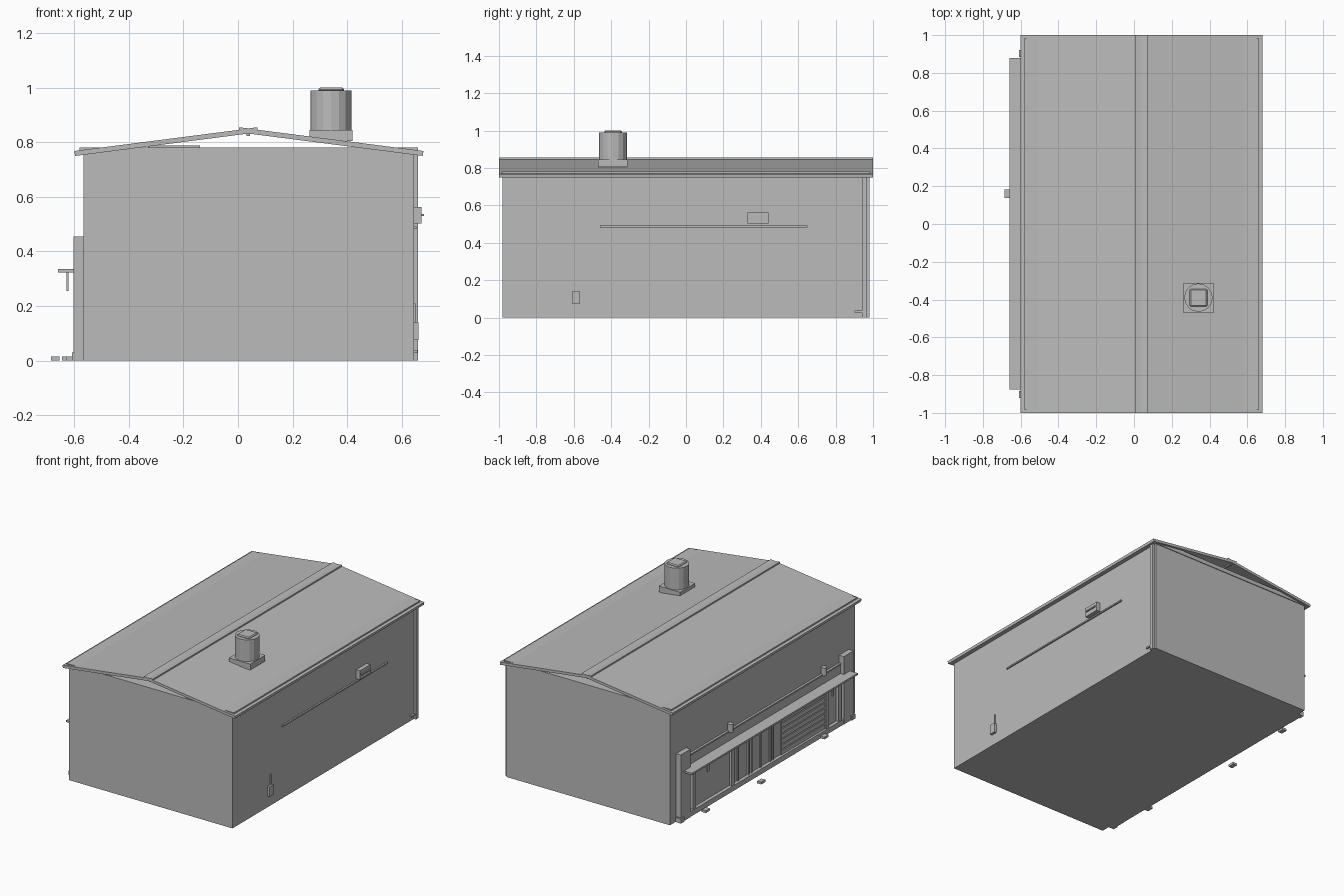
import bpy
import bmesh
import math

cube = bpy.data.objects.get("Cube")
if cube:
    bpy.data.objects.remove(cube, do_unlink=True)

grey = bpy.data.materials.new("plain grey")
grey.use_nodes = True
colour = (0.5, 0.5, 0.5, 1)
grey.diffuse_color = colour
grey.node_tree.nodes["Principled BSDF"].inputs["Base Color"].default_value = colour


def finish(name, bm):
    bmesh.ops.recalc_face_normals(bm, faces=bm.faces)
    mesh = bpy.data.meshes.new(name)
    bm.to_mesh(mesh)
    bm.free()
    mesh.materials.append(grey)
    obj = bpy.data.objects.new(name, mesh)
    bpy.context.collection.objects.link(obj)
    return obj


def box(name, xs, ys, zs):
    bm = bmesh.new()
    bmesh.ops.create_cube(bm, size=1)
    for v in bm.verts:
        for i, (a, b) in enumerate((xs, ys, zs)):
            v.co[i] = (a + b) / 2 + v.co[i] * (b - a)
    return finish(name, bm)


def extrude_y(name, profile, y0, y1):
    """Extrude an (x, z) outline along the length of the building."""
    bm = bmesh.new()
    face = bm.faces.new([bm.verts.new((x, y0, z)) for x, z in profile])
    out = bmesh.ops.extrude_face_region(bm, geom=[face])
    for v in out["geom"]:
        if isinstance(v, bmesh.types.BMVert):
            v.co.y = y1
    return finish(name, bm)


def cylinder(name, radius, centre, z0, z1, sides=16):
    bm = bmesh.new()
    bmesh.ops.create_cone(bm, cap_ends=True, segments=sides, radius1=radius,
                          radius2=radius, depth=z1 - z0)
    bmesh.ops.translate(bm, verts=bm.verts, vec=(*centre, (z0 + z1) / 2))
    return finish(name, bm)


WALL_L, WALL_R = 0.645, -0.567   # side wall planes
RIDGE = 0.038

# Main body and ceiling plate
box("walls", (WALL_R, WALL_L), (-0.98, 0.98), (0, 0.755))
box("ceiling_plate", (-0.58, 0.66), (-0.985, 0.985), (0.753, 0.78))
box("ceiling_hatch", (-0.33, -0.14), (-0.1, 0.1), (0.78, 0.788))

# Open-ended pitched roof with ridge cap and ridge beam
extrude_y("roof", [(-0.6, 0.768), (RIDGE, 0.85), (0.68, 0.768),
                   (0.677, 0.75), (RIDGE, 0.832), (-0.597, 0.75)], -1, 1)
extrude_y("ridge_cap", [(0.004, 0.844), (0.004, 0.855), (RIDGE, 0.851),
                        (0.072, 0.855), (0.072, 0.844), (RIDGE, 0.848)], -1, 1)
box("ridge_beam", (0.032, 0.044), (-0.99, 0.99), (0.823, 0.84))

# Roof vent
vent = (0.341, -0.39)
box("vent_base", (0.262, 0.42), (-0.47, -0.312), (0.805, 0.845))
cylinder("vent_drum", 0.075, vent, 0.845, 0.99)
cap = box("vent_cap", (0.295, 0.388), (-0.437, -0.343), (0.985, 1.0))
bevel = cap.modifiers.new("rounded", "BEVEL")
bevel.width = 0.006

# Left wall services
box("wall_cable", (WALL_L, 0.655), (-0.46, 0.65), (0.483, 0.492))
box("wall_unit", (WALL_L, 0.673), (0.33, 0.44), (0.502, 0.563))
box("wall_unit_handle", (0.672, 0.681), (0.34, 0.43), (0.53, 0.538))
box("meter_box", (WALL_L, 0.662), (-0.61, -0.567), (0.075, 0.14))
box("meter_conduit", (WALL_L, 0.651), (-0.582, -0.576), (0.14, 0.21))
box("downspout", (WALL_L, 0.66), (0.94, 0.968), (0, 0.755))
box("downspout_foot", (WALL_L, 0.657), (0.9, 0.945), (0.028, 0.038))

# Shopfront backing and plinth
box("shopfront_panel", (-0.577, WALL_R), (-0.9, 0.9), (0.005, 0.395))
box("shopfront_ledge", (-0.582, WALL_R), (-0.82, 0.82), (0.395, 0.405))
box("shopfront_plinth", (-0.6, WALL_R), (-0.92, 0.92), (0, 0.035))

# End pillars, feet and hanging brackets, on both ends
for side, label in ((1, "back"), (-1, "front")):
    def span(a, b):
        return tuple(sorted((side * a, side * b)))
    box(label + "_pillar", (-0.602, WALL_R), span(0.81, 0.915), (0, 0.455))
    box(label + "_pillar_foot", (-0.609, WALL_R), span(0.885, 0.922), (0, 0.03))
    box(label + "_hanging_bracket", (-0.628, -0.622), span(0.65, 0.67), (0.255, 0.326))

# Canopy
box("canopy", (-0.66, WALL_R), (-0.875, 0.88), (0.323, 0.335))

# Window posts and thin mullions
for i, y in enumerate((0.76, 0.35, -0.65, -0.78)):
    box(f"shopfront_post_{i}", (-0.594, WALL_R), (y - 0.015, y + 0.015), (0.035, 0.325))
for i, y in enumerate((0.28, 0.17, 0.14, 0.04, -0.06, -0.09, -0.18)):
    box(f"mullion_{i}", (-0.586, WALL_R), (y - 0.006, y + 0.006), (0.035, 0.325))

# Roller shutter slats
slats = 8
pitch = 0.285 / slats
for i in range(slats):
    z = 0.035 + i * pitch
    box(f"shutter_slat_{i}", (-0.585, WALL_R), (-0.635, -0.186), (z, z + pitch * 0.82))

# Wall lamps above the canopy
for i, y in enumerate((0.36, -0.63)):
    cylinder(f"wall_lamp_{i}", 0.018, (-0.582, y), 0.395, 0.45, 12)

# Ground blocks
for i, (x, y) in enumerate(((-0.67, 0.16), (-0.63, 0.69), (-0.613, -0.59))):
    box(f"ground_block_{i}", (x - 0.015, x + 0.015), (y - 0.022, y + 0.022), (0, 0.015))
